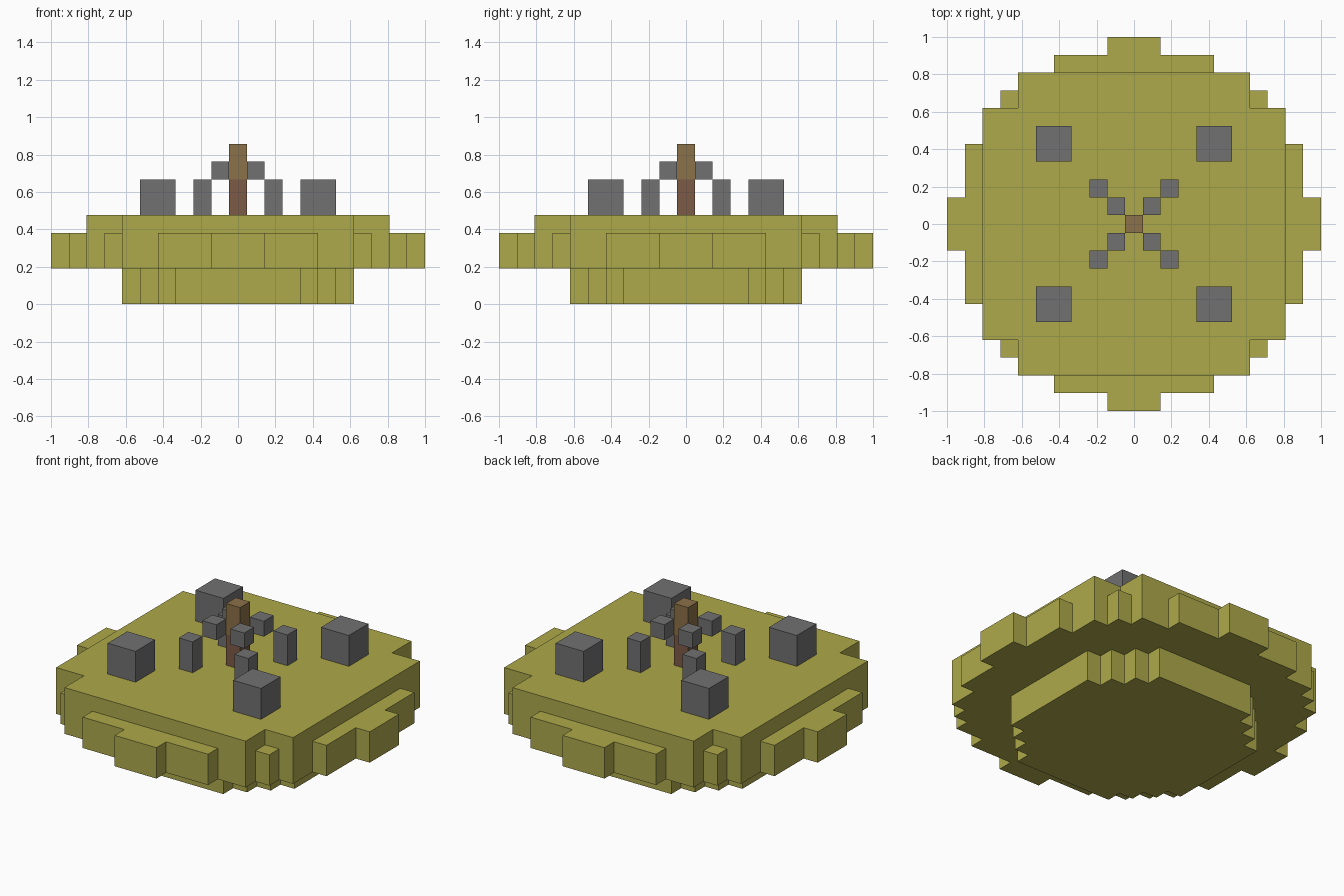
import bpy
import bmesh

cube = bpy.data.objects.get("Cube")
if cube:
    bpy.data.objects.remove(cube, do_unlink=True)

U = 2 / 21  # edge of one building block


def material(name, rgb):
    mat = bpy.data.materials.new(name)
    mat.use_nodes = True
    colour = (*rgb, 1)
    mat.diffuse_color = colour
    mat.node_tree.nodes["Principled BSDF"].inputs["Base Color"].default_value = colour
    return mat


olive = material("olive", (0.42, 0.40, 0.07))
grey = material("stone grey", (0.165, 0.165, 0.165))
brown = material("light brown", (0.26, 0.165, 0.065))
red_brown = material("red brown", (0.20, 0.105, 0.063))


def turn(points, quarter):
    """Rotate outline points by quarter turns about the origin."""
    for _ in range(quarter):
        points = [(-y, x) for x, y in points]
    return points


def prism(name, outline, low, high, mat):
    """Extrude an outline, given in blocks, between two heights."""
    bm = bmesh.new()
    face = bm.faces.new([bm.verts.new((x * U, y * U, low * U)) for x, y in outline])
    top = bmesh.ops.extrude_face_region(bm, geom=[face])["geom"]
    verts = [v for v in top if isinstance(v, bmesh.types.BMVert)]
    bmesh.ops.translate(bm, verts=verts, vec=(0, 0, (high - low) * U))
    bmesh.ops.recalc_face_normals(bm, faces=bm.faces[:])
    mesh = bpy.data.meshes.new(name)
    bm.to_mesh(mesh)
    bm.free()
    mesh.materials.append(mat)
    obj = bpy.data.objects.new(name, mesh)
    bpy.context.collection.objects.link(obj)


def square(a, b):
    return [(a, a), (b, a), (b, b), (a, b)]


def fourfold(corner):
    return [p for q in range(4) for p in turn(corner, q)]


# Stepped plinth and main slab, from one corner turned four times
plinth_corner = [(6.5, 3.5), (5.5, 3.5), (5.5, 4.5), (4.5, 4.5),
                 (4.5, 5.5), (3.5, 5.5), (3.5, 6.5)]
slab_corner = [(8.5, 6.5), (6.5, 6.5), (6.5, 8.5)]
prism("plinth", fourfold(plinth_corner), 0, 2, olive)
prism("main_slab", fourfold(slab_corner), 2, 5, olive)

# Rim, corner blocks, pillars and the arched supports on each quarter
ledge = [(8.5, -4.5), (9.5, -4.5), (9.5, -1.5), (10.5, -1.5),
         (10.5, 1.5), (9.5, 1.5), (9.5, 4.5), (8.5, 4.5)]
quarter_parts = [
    ("rim_ledge", ledge, 2, 4, olive),
    ("rim_corner", square(6.5, 7.5), 2, 4, olive),
    ("corner_pillar", square(3.5, 5.5), 5, 7, grey),
    ("support_leg", square(1.5, 2.5), 5, 7, grey),
    ("support_arm", square(0.5, 1.5), 7, 8, grey),
]
for q in range(4):
    for name, outline, low, high, mat in quarter_parts:
        prism(f"{name}_{q + 1}", turn(outline, q), low, high, mat)

# Central post in two tones
prism("post_lower", square(-0.5, 0.5), 5, 7, red_brown)
prism("post_upper", square(-0.5, 0.5), 7, 9, brown)
